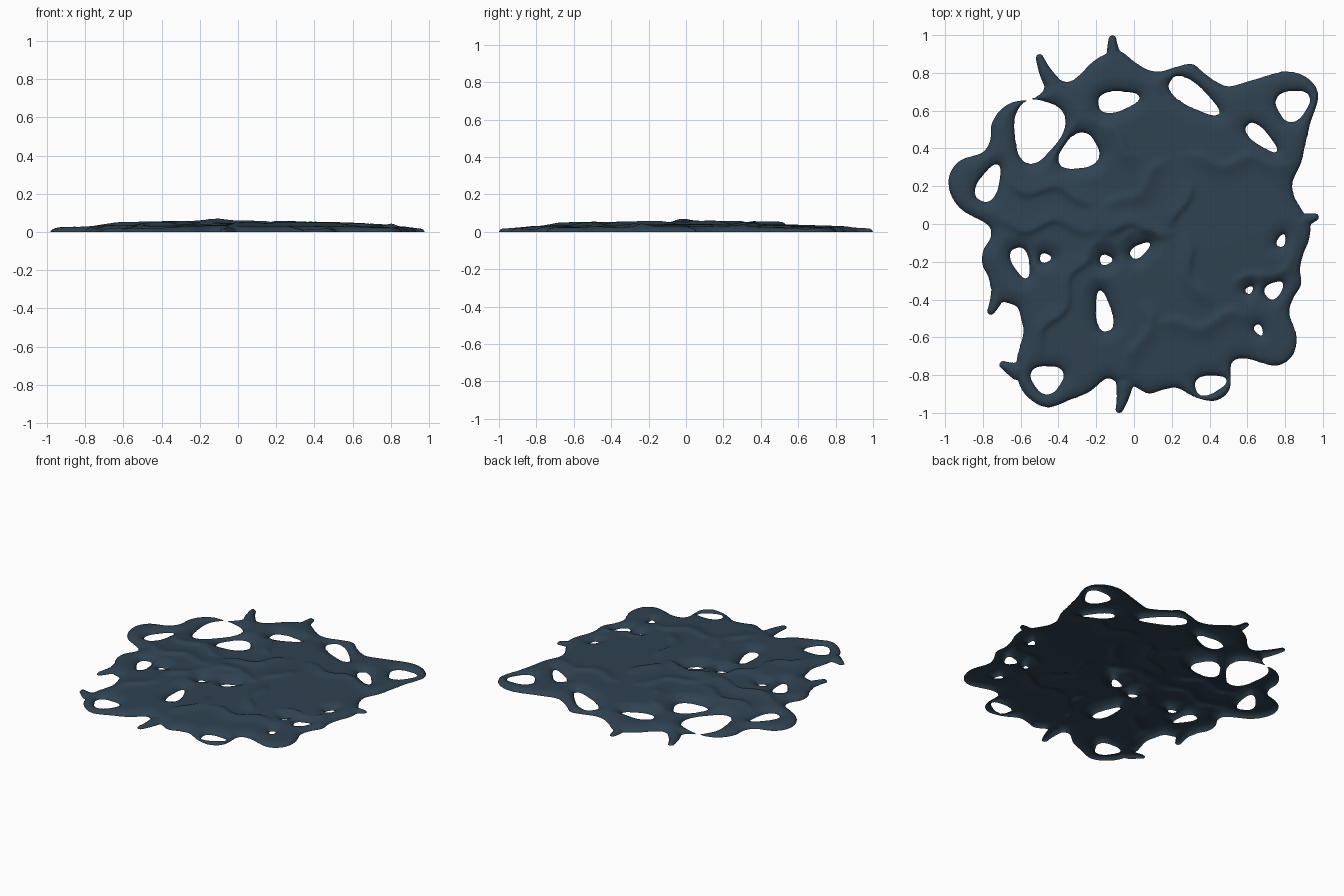
import bpy, bmesh, math
from mathutils import Vector
from mathutils.kdtree import KDTree

if "Cube" in bpy.data.objects:
    bpy.data.objects.remove(bpy.data.objects["Cube"])

N = 160                      # grid cells along each side
TAU = 2 * math.pi


def tree(pts):
    kd = KDTree(len(pts))
    for i, q in enumerate(pts):
        kd.insert(q, i)
    kd.balance()
    return kd


def polar_outline(radii, sub=24):
    """Smooth closed rim from radii at equal angles."""
    n, out = len(radii), []
    for i in range(n):
        a, b, c, d = (radii[(i + k) % n] / 100 for k in (-1, 0, 1, 2))
        for j in range(sub):
            t = j / sub
            r = b + t * (c - a + t * (2 * a - 5 * b + 4 * c - d + t * (3 * b - a - 3 * c + d))) / 2
            ang = TAU * (i + t) / n
            out.append(Vector((r * math.cos(ang), r * math.sin(ang), 0)))
    return out


def hole(x, y, rx, ry, turn, n=120):
    """Rounded three-cornered opening."""
    out, a = [], math.radians(turn)
    for i in range(n):
        t = TAU * i / n
        w = (1 + .1 * math.cos(3 * t)) / 100
        u, v = rx * w * math.cos(t), ry * w * math.sin(t)
        out.append(Vector((x / 100 + u * math.cos(a) - v * math.sin(a),
                           y / 100 + u * math.sin(a) + v * math.cos(a), 0)))
    return out


def wavy(x0, y0, x1, y1, amp, n=90):
    """Meandering line between two points."""
    a, b = Vector((x0, y0, 0)) / 100, Vector((x1, y1, 0)) / 100
    side = Vector((a.y - b.y, b.x - a.x, 0)).normalized()
    length = (b - a).length
    return [a.lerp(b, i / n) + side * amp * math.sin(length * i / n * 20) for i in range(n + 1)]


# Rim of the puddle, counter-clockwise from +x
rim_radii = [
    93, 89, 86, 87, 94, 100, 108, 119, 120, 114, 100, 89, 87, 88, 90, 86, 82, 82,
    86, 92, 91, 88, 84, 83, 89, 85, 86, 91, 93, 92, 88, 89, 98, 101, 99, 92,
    78, 76, 81, 83, 82, 83, 81, 76, 78, 83, 97, 105, 108, 107, 99, 92, 83, 85,
    86, 90, 89, 90, 98, 103, 101, 90, 93, 106, 109, 105, 95, 93, 94, 91, 91, 93]

# Openings: centre, radii, turn
holes = [
    (-9, 65, 11, 5.5, 10), (31, 68, 15.5, 6, -35), (84, 63, 9, 8, 30), (67, 46, 10.5, 4, -42),
    (-51, 50, 17, 13, -107), (-29, 38, 11, 9, 210), (-77, 21, 10.5, 5.5, 65),
    (-60, -20, 8.5, 4.5, -70), (-47, -18, 3, 2.5, 0), (-15, -19, 3.3, 2.7, 0),
    (3, -14, 6, 3, 35), (-16, -47, 11, 4.3, 100), (78, -9, 3.5, 2.2, 70),
    (74, -35, 5.5, 4, 40), (61, -35, 2.3, 1.8, 45), (66, -56, 3.2, 2, -60),
    (-46, -82, 7.5, 8.5, -90), (40, -85, 8.5, 5, 15)]

# Drips off the rim
drips = [tree(wavy(*d, .006)) for d in [
    (-10, 86, -11, 98), (-43, 74, -50, 88), (-5, -85, -8, -98),
    (-71, -34, -76, -46), (-62, -78, -69, -74), (88, 1, 96, 3)]]

# Lips of overlapping flows
lips = []
for line in [(-18, 53, 4, 34), (-18, 4, 20, 34), (28, 24, 22, -3), (22, -3, -18, -2),
             (-18, 13, -71, 22), (-18, -1, -76, 0), (-21, -8, -53, -70),
             (24, -5, 38, -46), (24, 34, 85, 34), (0, -77, 8, -40),
             (12, -55, 62, -48), (53, -34, 88, -19)]:
    p = wavy(*line, .03)
    lips.append((tree(p), p))

loops = [polar_outline(rim_radii)] + [hole(*h) for h in holes]
rim = tree([q for loop in loops for q in loop])


def row_crossings(y):
    """Where the rim and openings cross a horizontal line."""
    xs = []
    for loop in loops:
        for a, b in zip(loop, loop[1:] + loop[:1]):
            if (a.y > y) != (b.y > y):
                xs.append(a.x + (y - a.y) / (b.y - a.y) * (b.x - a.x))
    return xs


def inside_distance(v, xs):
    d = rim.find(v)[2]
    if sum(x > v.x for x in xs) % 2 == 0:
        d = -d
    for kd in drips:
        _, i, e = kd.find(v)
        d = max(d, .045 - .025 * i / 90 - e)
    return d


def height(v, d):
    if d <= 0:
        return 0
    z = .024 * math.sqrt(1 - max(0, 1 - d / .06) ** 2)
    cover = min(1, d / .07)
    z += cover * .022 * max(0, 1 - v.length_squared)
    for kd, p in lips:
        q, i, e = kd.find(v)
        if e < .2:
            t = p[min(i + 2, 90)] - p[max(i - 2, 0)]
            side = t.x * (v.y - q.y) - t.y * (v.x - q.x)
            fade = min(1, i / 20, (90 - i) / 20)
            w = .022 if side > 0 else .05      # steep outside, gentle inside
            z += cover * fade * .014 * math.exp(-(e / w) ** 2)
    bump = (v - Vector((-.16, 0, 0))).length
    return z + cover * .018 * math.exp(-(bump / .09) ** 2)


# Sample the puddle on a grid
S = 1.02
grid = []
for j in range(N + 1):
    y = -S + 2 * S * j / N + 1e-5
    xs = row_crossings(y)
    row = []
    for i in range(N + 1):
        v = Vector((-S + 2 * S * i / N, y, 0))
        d = inside_distance(v, xs)
        row.append((Vector((v.x, y, height(v, d))), d))
    grid.append(row)

# Build the sheet, clipping every triangle along the rim
bm = bmesh.new()
cache = {}


def vert(key, co):
    if key not in cache:
        cache[key] = bm.verts.new(co)
    return cache[key]


for j in range(N):
    for i in range(N):
        for tri in (((i, j), (i + 1, j), (i + 1, j + 1)), ((i, j), (i + 1, j + 1), (i, j + 1))):
            poly = []
            for a, b in zip(tri, tri[1:] + tri[:1]):
                (pa, da), (pb, db) = grid[a[1]][a[0]], grid[b[1]][b[0]]
                if da > 0:
                    poly.append(vert(a, pa))
                if (da > 0) != (db > 0):
                    cut = pa.lerp(pb, da / (da - db))
                    cut.z = 0
                    poly.append(vert(tuple(sorted((a, b))), cut))
            if len(poly) > 2:
                bm.faces.new(poly)
bmesh.ops.remove_doubles(bm, verts=bm.verts, dist=.0012)
for f in bm.faces:
    f.smooth = True

mesh = bpy.data.meshes.new("puddle_sheet")
bm.to_mesh(mesh)
bm.free()
slate = bpy.data.materials.new("dark slate blue")
slate.diffuse_color = (.028, .055, .082, 1)
slate.use_nodes = True
slate.node_tree.nodes["Principled BSDF"].inputs["Base Color"].default_value = slate.diffuse_color
mesh.materials.append(slate)
bpy.context.collection.objects.link(bpy.data.objects.new("puddle_sheet", mesh))
